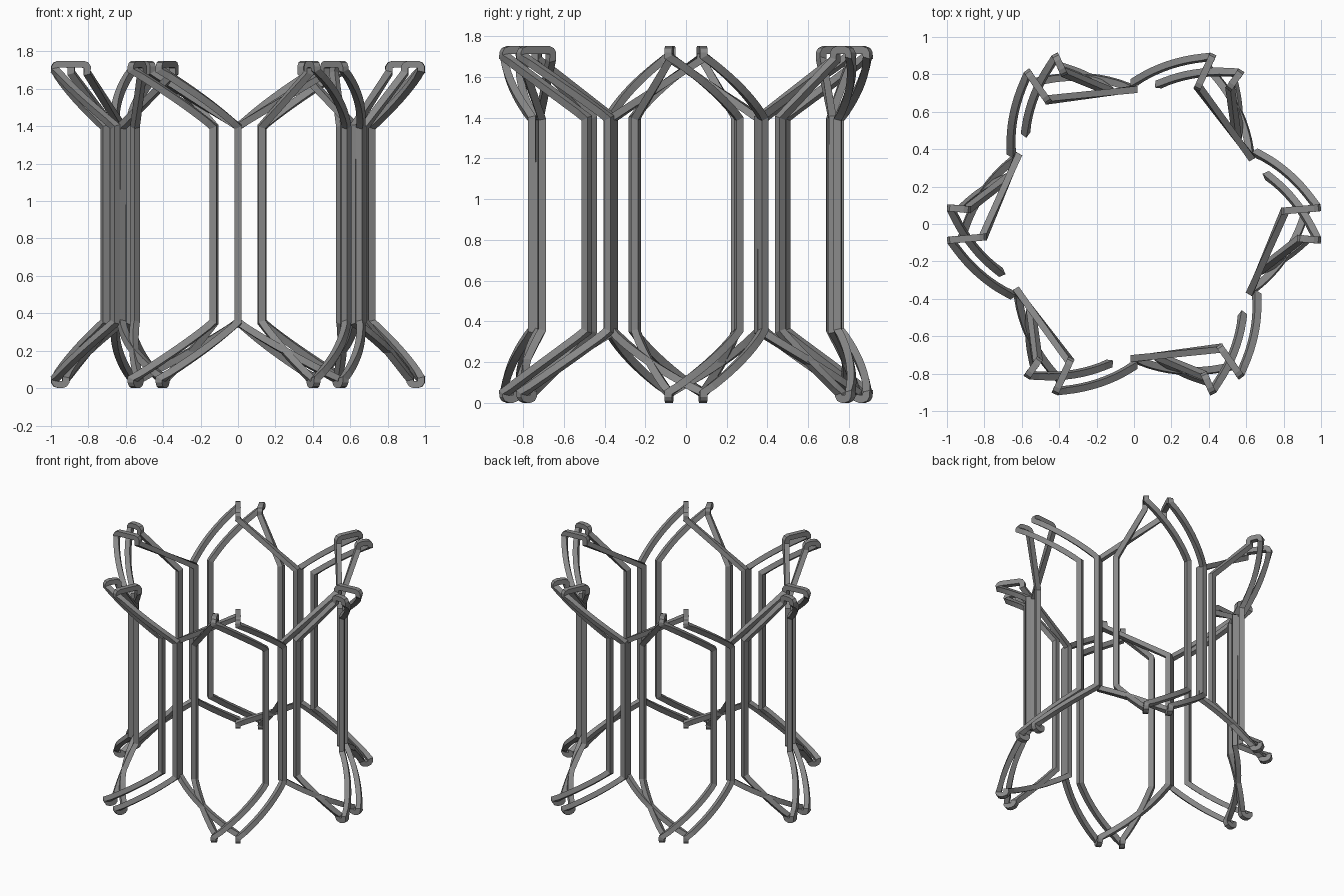
import bpy, bmesh
from math import radians, cos, sin
from mathutils import Vector

if "Cube" in bpy.data.objects:
    bpy.data.objects.remove(bpy.data.objects["Cube"])

W = 0.0185             # half width of the square wire
MID = 0.875            # mid height
LEG = 0.522            # half length of straight legs
R_OUT, R_IN, R_TIP = 0.757, 0.719, 0.984

# dark grey wire
dark = bpy.data.materials.new("dark_grey")
dark.diffuse_color = (0.25, 0.25, 0.25, 1)
dark.use_nodes = True
dark.node_tree.nodes["Principled BSDF"].inputs["Base Color"].default_value = dark.diffuse_color


def polar(r, deg, z):
    a = radians(deg)
    return Vector((r * cos(a), r * sin(a), z))


def end_turn(a_out, a_tip, a_in, r_in_tip, side, curved):
    """Path of one end turn from outer leg over the radial tip to inner leg."""
    pts = []
    n = 10
    for i in range(n):                      # bowed outer strand
        f = i / n
        pts.append((R_OUT + (R_TIP - R_OUT) * f, a_out + (a_tip - a_out) * f,
                    LEG + 0.305 * f))
    t = a_tip                               # rounded radial tip
    pts += [(R_TIP, t, 0.827), (R_TIP, t, 0.84), (R_TIP - .007, t, 0.851),
            (R_TIP - .022, t, 0.8565), (r_in_tip + .022, t, 0.8565),
            (r_in_tip + .007, t, 0.851), (r_in_tip, t, 0.84)]
    low = 0.827 if curved else 0.81
    m = n if curved else 1                  # inner strand, bowed or straight
    for i in range(m + 1):
        f = i / m
        pts.append((r_in_tip + (R_IN - r_in_tip) * f, t + (a_in - t) * f,
                    low + (LEG - low) * f))
    return [polar(r, a, MID + side * z) for r, a, z in pts]


def wire_mesh(name, path):
    """Sweep a square section round a closed path with mitred corners."""
    bm = bmesh.new()
    rings = []
    n = len(path)
    for i, p in enumerate(path):
        t1 = (p - path[i - 1]).normalized()
        t2 = (path[(i + 1) % n] - p).normalized()
        t = (t1 + t2).normalized()
        rad = Vector((p.x, p.y, 0)).normalized()
        ref = rad if abs(t.dot(rad)) < 0.75 else Vector((-rad.y, rad.x, 0))
        u = (ref - t * ref.dot(t)).normalized()
        v = t.cross(u)
        k = t2 - t1
        stretch = 1 / max(t.dot(t1), 0.6) - 1
        ring = []
        for su, sv in ((1, 1), (-1, 1), (-1, -1), (1, -1)):
            o = (u * su + v * sv) * W
            if k.length > 1e-4:
                kn = k.normalized()
                o += kn * o.dot(kn) * stretch
            ring.append(bm.verts.new(p + o))
        rings.append(ring)
    for i in range(n):
        a, b = rings[i], rings[(i + 1) % n]
        pa, pb = path[i], path[(i + 1) % n]
        # choose the corner pairing with least twist
        s = min(range(4), key=lambda q: sum(
            ((a[j].co - pa) - (b[(j + q) % 4].co - pb)).length for j in range(4)))
        for j in range(4):
            bm.faces.new((a[j], a[(j + 1) % 4], b[(j + 1 + s) % 4], b[(j + s) % 4]))
    bmesh.ops.recalc_face_normals(bm, faces=bm.faces)
    me = bpy.data.meshes.new(name)
    bm.to_mesh(me)
    bm.free()
    me.materials.append(dark)
    return me


def coil(name, a_out, a_tip, a_in, r_top):
    top = end_turn(a_out, a_tip, a_in, r_top, 1, False)
    bottom = end_turn(a_out, a_tip, a_in, 0.925, -1, True)
    me = wire_mesh(name, top + bottom[::-1])
    for k in range(6):                      # six coils round the axis
        ob = bpy.data.objects.new(f"{name}_{k + 1}", me)
        ob.rotation_euler.z = radians(60 * k)
        bpy.context.collection.objects.link(ob)


# wide coil and the narrower coil nested inside it
coil("wide_coil", 30, 5, -30, 0.81)
coil("narrow_coil", 20, -5, -20, 0.895)
